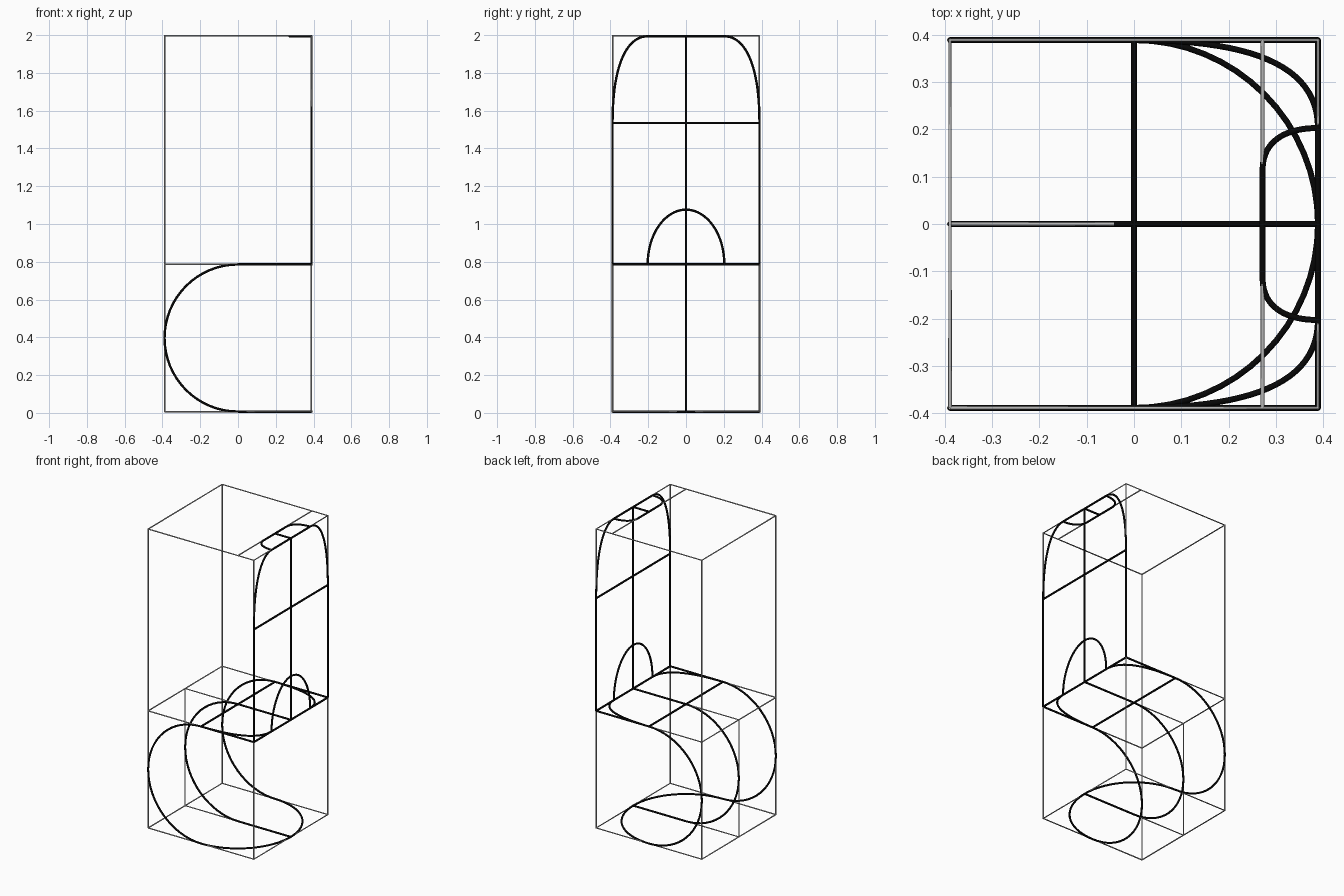
import bpy
from math import sin, cos, pi
from mathutils import Vector
from mathutils.geometry import interpolate_bezier

cube = bpy.data.objects.get("Cube")
if cube:
    bpy.data.objects.remove(cube, do_unlink=True)

W = 0.389             # half width of the frame
BASE, SEAT, TOP = 0.007, 0.786, 1.994
MID = (BASE + SEAT) / 2
RISE = (SEAT - BASE) / 2
LIP = 0.272           # front of the top ledge
NOTCH = 0.203         # half width of the notch and ledge
THICK, THIN = 0.0063, 0.004
RIM = TOP + 0.002     # top level of the guide box


def material(name, value):
    m = bpy.data.materials.new(name)
    m.use_nodes = True
    m.diffuse_color = (value, value, value, 1)
    bsdf = m.node_tree.nodes["Principled BSDF"]
    bsdf.inputs["Base Color"].default_value = (value, value, value, 1)
    bsdf.inputs["Roughness"].default_value = 0.6
    return m


black = material("black wire", 0.002)
grey = material("grey guide", 0.45)


def wire(name, paths, radius, mat):
    """One object made of round rods that follow the given point paths."""
    data = bpy.data.curves.new(name, "CURVE")
    data.dimensions = "3D"
    data.bevel_depth = radius
    data.bevel_resolution = 2
    data.use_fill_caps = True
    for path in paths:
        spline = data.splines.new("POLY")
        spline.points.add(len(path) - 1)
        for point, co in zip(spline.points, path):
            point.co = (*co, 1)
    data.materials.append(mat)
    obj = bpy.data.objects.new(name, data)
    bpy.context.collection.objects.link(obj)


def arc(centre, u, v, start, end, n=32):
    c, u, v = Vector(centre), Vector(u), Vector(v)
    angles = [start + (end - start) * i / n for i in range(n + 1)]
    return [c + u * cos(a) + v * sin(a) for a in angles]


def bezier(a, b, c, d):
    return interpolate_bezier(Vector(a), Vector(b), Vector(c), Vector(d), 24)


def mirrored(path):
    """A path and its copy on the other side."""
    return [path, [(p[0], -p[1], p[2]) for p in path]]


# Curved front supports, running on into the seat edges
def support(y):
    bend = arc((0, y, MID), (-W, 0, 0), (0, 0, RISE), pi / 2, -pi / 2)
    return [(W, y, SEAT)] + bend


wire("side_supports", mirrored(support(W)), THICK, black)
wire("middle_support", [support(0) + [(W, 0, BASE)]], THICK, black)

# Half-round foot
wire("foot", [arc((0, 0, BASE), (W, 0, 0), (0, W, 0), -pi / 2, pi / 2)], THICK, black)

# Seat with rounded rear corners
corner = bezier((0, W, SEAT), (0.26, W, SEAT), (W, 0.33, SEAT), (W, NOTCH, SEAT))
wire("seat_corners", mirrored(corner), THICK, black)
wire("seat_cross_lines", [[(x, -W, SEAT), (x, W, SEAT)] for x in (0, W)], THICK, black)

# Backrest outline, centre line, cross line and arched notch
SHOULDER = 1.535
side = [(W, W, SEAT)] + bezier((W, W, SHOULDER), (W, W, 1.85),
                               (W, 0.31, TOP), (W, NOTCH, TOP))
wire("backrest_outline", [side + mirrored(side)[1][::-1]], THICK, black)
wire("backrest_lines", [[(W, 0, SEAT), (W, 0, TOP)],
                        [(W, -W, SHOULDER), (W, W, SHOULDER)]], THICK, black)
wire("backrest_notch", [arc((W, 0, SEAT), (0, NOTCH, 0), (0, 0, 0.29), 0, pi)],
     THICK, black)

# Rounded ledge at the top
end = bezier((W, NOTCH, TOP), (0.32, NOTCH, TOP), (LIP, 0.175, TOP), (LIP, 0.115, TOP))
wire("top_ledge", [end + mirrored(end)[1][::-1], [(LIP, 0, TOP), (W, 0, TOP)]],
     THICK, black)

# Thin guide box: three levels, four uprights and the centre lines
levels = [[(-W, -W, z), (W, -W, z), (W, W, z), (-W, W, z), (-W, -W, z)]
          for z in (BASE, SEAT, RIM)]
uprights = [[(x, y, BASE), (x, y, RIM)] for x in (-W, W) for y in (-W, W)]
wire("guide_box", levels + uprights, THIN, grey)
wire("guide_centre", [[(0, 0, SEAT), (-W, 0, SEAT), (-W, 0, BASE), (0, 0, BASE)],
                      [(LIP, -W, RIM), (LIP, W, RIM)]], THIN, grey)
